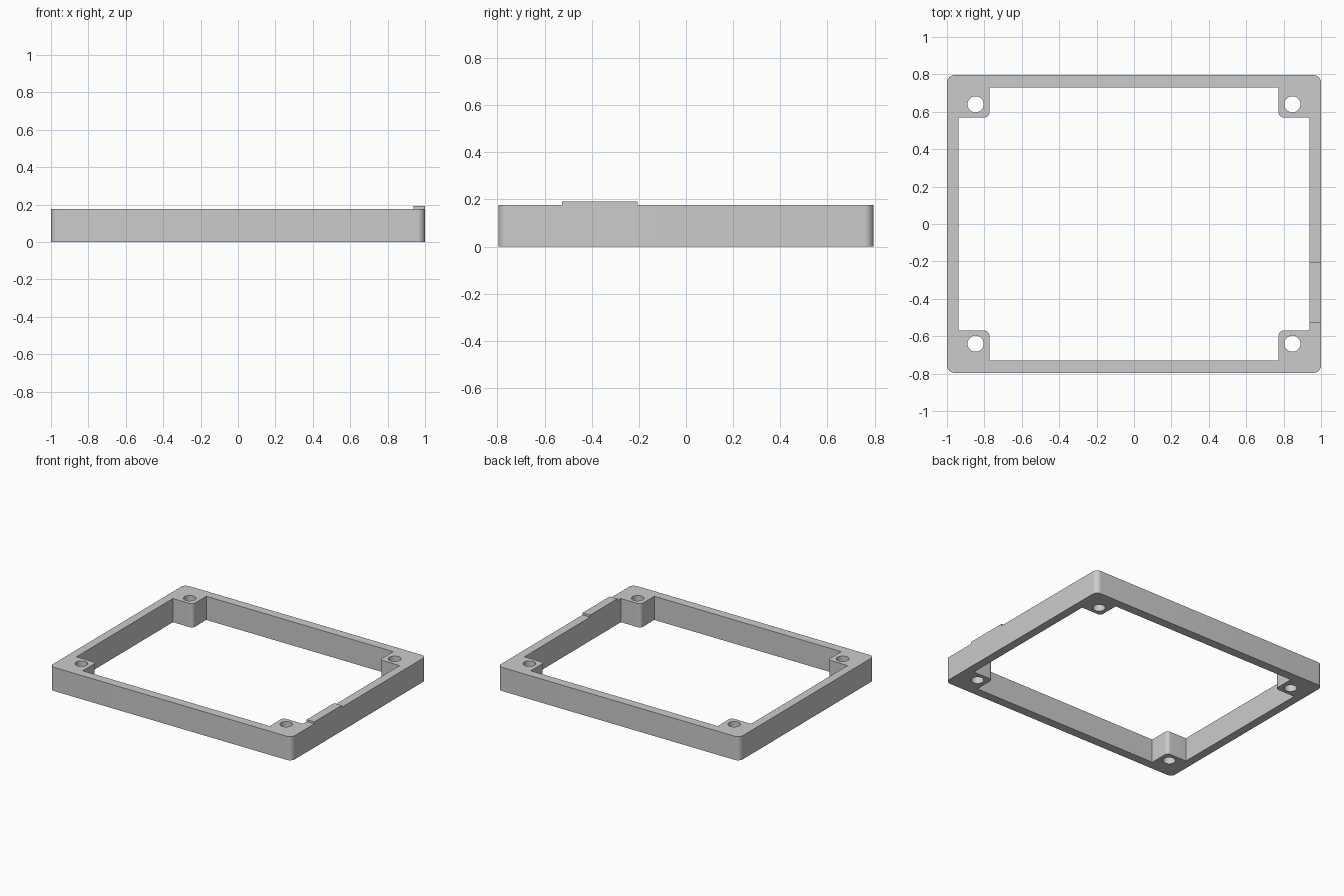
import bpy, bmesh, math

if "Cube" in bpy.data.objects:
    bpy.data.objects.remove(bpy.data.objects["Cube"], do_unlink=True)

HX, HY, HEIGHT = 1.0, 0.796, 0.177      # outer half sizes and wall height
WX, WY = 0.937, 0.729                   # inner wall faces
BX, BY = 0.773, 0.57                    # inner edges of the corner bosses
SCREW_X, SCREW_Y, SCREW_R = 0.847, 0.64, 0.043
TAB_FRONT, TAB_BACK, TAB_TOP = -0.527, -0.205, 0.192

grey = bpy.data.materials.new("plain grey")
grey.use_nodes = True
colour = (0.6, 0.6, 0.6, 1)
grey.diffuse_color = colour
grey.node_tree.nodes["Principled BSDF"].inputs["Base Color"].default_value = colour


def arc(cx, cy, r, start, end, steps):
    """Points along a circular arc, angles in degrees."""
    angles = [math.radians(start + (end - start) * i / steps) for i in range(steps + 1)]
    return [(cx + r * math.cos(a), cy + r * math.sin(a)) for a in angles]


def four_corners(quarter):
    """Mirror a counter-clockwise +x +y quarter profile into a closed loop."""
    loop = []
    for sx, sy in ((1, 1), (-1, 1), (-1, -1), (1, -1)):
        pts = [(x * sx, y * sy) for x, y in quarter]
        loop += pts if sx * sy > 0 else pts[::-1]
    return loop


def extruded(name, loops, bottom, top):
    """Fill nested outlines (outer boundary plus holes) and extrude upward."""
    bm = bmesh.new()
    edges = []
    for loop in loops:
        vs = [bm.verts.new((x, y, bottom)) for x, y in loop]
        edges += [bm.edges.new((v, vs[i - 1])) for i, v in enumerate(vs)]
    bmesh.ops.triangle_fill(bm, edges=edges, use_beauty=True, normal=(0, 0, 1))
    result = bmesh.ops.extrude_face_region(bm, geom=bm.faces[:], use_keep_orig=True)
    moved = [g for g in result["geom"] if isinstance(g, bmesh.types.BMVert)]
    bmesh.ops.translate(bm, verts=moved, vec=(0, 0, top - bottom))
    bmesh.ops.recalc_face_normals(bm, faces=bm.faces[:])
    # Merge the triangulated caps where they are flat
    bmesh.ops.dissolve_limit(bm, angle_limit=0.01, verts=bm.verts[:], edges=bm.edges[:])
    mesh = bpy.data.meshes.new(name)
    bm.to_mesh(mesh)
    bm.free()
    mesh.materials.append(grey)
    ob = bpy.data.objects.new(name, mesh)
    bpy.context.collection.objects.link(ob)
    bpy.ops.object.select_all(action="DESELECT")
    ob.select_set(True)
    bpy.context.view_layer.objects.active = ob
    bpy.ops.object.shade_smooth_by_angle(angle=math.radians(30))
    return ob


# Frame with rounded outside corners, four bosses and screw holes
r_out, r_boss = 0.04, 0.027
outer = four_corners(arc(HX - r_out, HY - r_out, r_out, 0, 90, 10))
inner = four_corners([(WX, BY)]
                     + arc(BX + r_boss, BY + r_boss, r_boss, 270, 180, 8)
                     + [(BX, WY)])
holes = [arc(sx * SCREW_X, sy * SCREW_Y, SCREW_R, 0, 360, 40)[:-1]
         for sx in (-1, 1) for sy in (-1, 1)]
extruded("frame", [outer, inner] + holes, 0, HEIGHT)

# Low raised tab on the left wall
tab = [(WX, TAB_FRONT), (HX, TAB_FRONT), (HX, TAB_BACK), (WX, TAB_BACK)]
extruded("raised_tab", [tab], HEIGHT, TAB_TOP)
